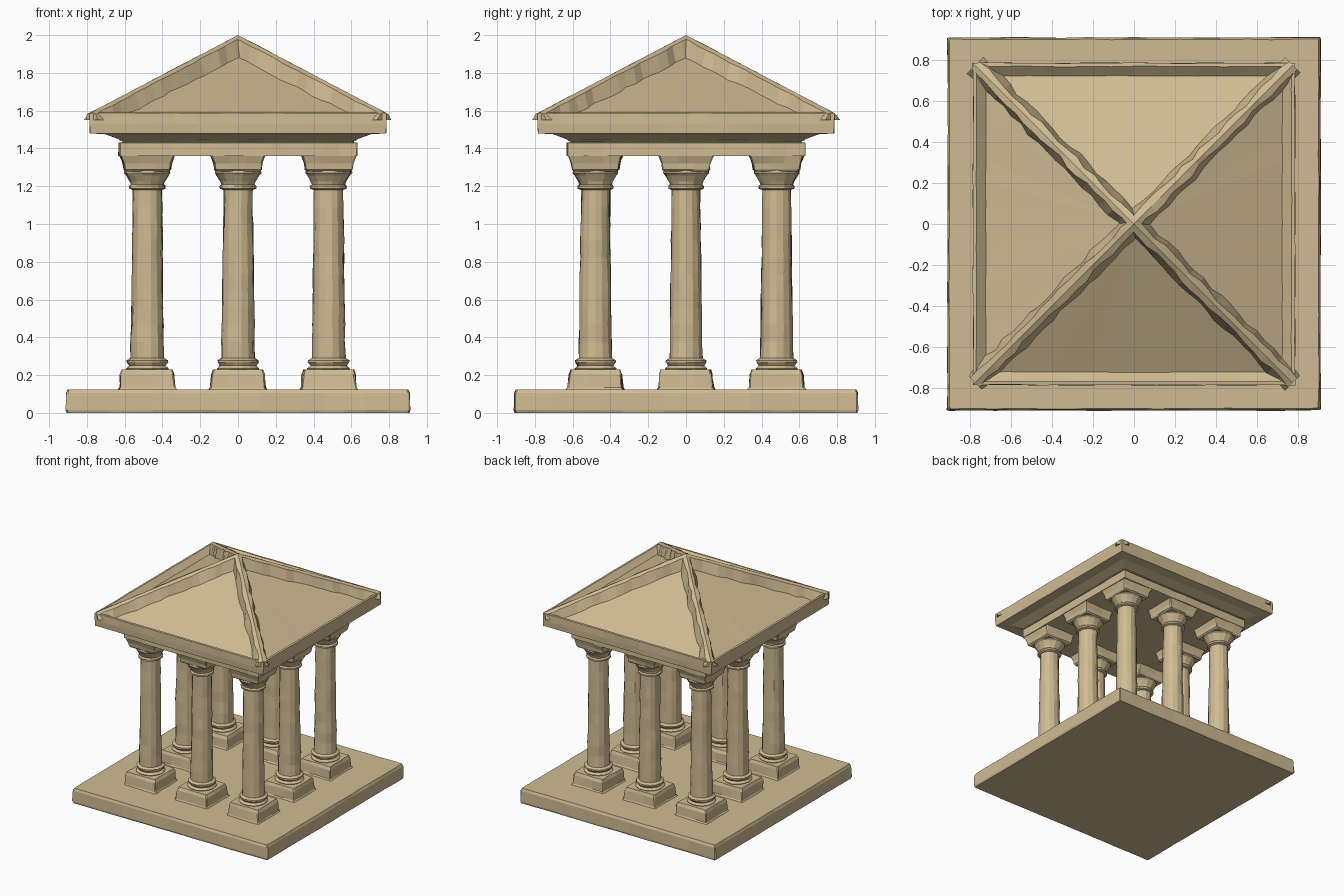
import bpy, bmesh, math, random
from mathutils import Vector, Matrix, noise

random.seed(4)
cube = bpy.data.objects.get("Cube")
if cube:
    bpy.data.objects.remove(cube, do_unlink=True)

stone = bpy.data.materials.new("sandstone")
stone.use_nodes = True
tan = (0.63, 0.50, 0.29, 1)
stone.diffuse_color = tan
stone.node_tree.nodes["Principled BSDF"].inputs["Base Color"].default_value = tan


def square(steps, chip=0.0):
    """Unit square outline with clipped corners."""
    pts = []
    for side in range(4):
        turn = Matrix.Rotation(side * math.pi / 2, 2)
        for i in range(steps + 1):
            y = (1 - chip) * (2 * i / steps - 1)
            pts.append(turn @ Vector((1, y)))
    return pts


def circle(sides):
    return [Vector((math.cos(a), math.sin(a)))
            for a in (2 * math.pi * i / sides for i in range(sides))]


def skin(bm, rings):
    """Join rings of points into a closed solid."""
    loops = [[bm.verts.new(p) for p in ring] for ring in rings]
    n = len(loops[0])
    for low, high in zip(loops, loops[1:]):
        for i in range(n):
            j = (i + 1) % n
            bm.faces.new((low[i], low[j], high[j], high[i]))
    bm.faces.new(loops[0][::-1])
    bm.faces.new(loops[-1])


def loft(bm, outline, profile, centre=(0, 0), wear=0.0):
    """Stack scaled outlines (size, height), worn sideways by noise."""
    rings = []
    for size, z in profile:
        ring = []
        for p in outline:
            co = Vector((p.x * size + centre[0], p.y * size + centre[1], z))
            dent = noise.noise(co * 9) + random.uniform(-0.5, 0.5)
            shift = p * wear * dent * min(1, size * 20)
            ring.append(co + shift.to_3d())
        rings.append(ring)
    skin(bm, rings)


def finish(bm, name):
    bmesh.ops.recalc_face_normals(bm, faces=bm.faces)
    mesh = bpy.data.meshes.new(name)
    bm.to_mesh(mesh)
    bm.free()
    mesh.materials.append(stone)
    obj = bpy.data.objects.new(name, mesh)
    bpy.context.scene.collection.objects.link(obj)


# Base slab
bm = bmesh.new()
loft(bm, square(16, 0.008), [(0.905, 0), (0.91, 0.015), (0.908, 0.105), (0.90, 0.125)], wear=0.004)
finish(bm, "base_slab")

# Columns around the edge, none in the middle
shaft = [(0.088 - 0.012 * i / 10, 0.29 + 0.089 * i) for i in range(11)]
column = ([(0.105, 0.22), (0.112, 0.235), (0.095, 0.25), (0.108, 0.268), (0.108, 0.278)] + shaft
          + [(0.095, 1.187), (0.096, 1.2), (0.086, 1.21), (0.092, 1.225),
             (0.112, 1.258), (0.122, 1.27), (0.118, 1.29)])
spots = [(x, y) for x in (-0.48, 0, 0.48) for y in (-0.48, 0, 0.48) if x or y]
for i, spot in enumerate(spots, 1):
    bm = bmesh.new()
    loft(bm, square(3, 0.05), [(0.155, 0.12), (0.145, 0.135), (0.14, 0.205), (0.13, 0.23)], spot, 0.006)
    loft(bm, circle(14), column, spot, 0.005)
    loft(bm, square(3, 0.05), [(0.112, 1.278), (0.123, 1.288), (0.128, 1.32), (0.145, 1.365)], spot, 0.006)
    finish(bm, f"column_{i}")

# Lintel block with a groove under its top moulding
bm = bmesh.new()
loft(bm, square(14, 0.01), [(0.63, 1.36), (0.63, 1.43), (0.61, 1.433), (0.61, 1.438),
                            (0.625, 1.442), (0.62, 1.46)], wear=0.005)
finish(bm, "lintel")

# Eaves and sunken roof panels
bm = bmesh.new()
loft(bm, square(14), [(0.62, 1.445), (0.70, 1.475), (0.783, 1.48), (0.786, 1.53), (0.785, 1.588),
                      (0.768, 1.59), (0.722, 1.55), (0.012, 1.91)], wear=0.003)
finish(bm, "roof")

# Raised hip ridges, meeting at the peak
bm = bmesh.new()
steps = 18
for corner in range(4):
    turn = Matrix.Rotation(math.radians(45 + 90 * corner), 4, "Z")
    rings = []
    for i in range(steps + 1):
        t = 0.775 * (1 - i / steps)
        top = 2.0 - 0.525 * t
        rough = [random.uniform(-0.009, 0.009) for _ in range(4)]
        if i == steps:
            rough = [0] * 4
        section = [(-0.052 + rough[0], max(1.55, top - 0.1)), (-0.028 + rough[1], top - 0.012),
                   (0, top), (0.028 + rough[2], top - 0.012),
                   (0.052 + rough[3], max(1.55, top - 0.1))]
        rings.append([turn @ Vector((t * math.sqrt(2), w, z)) for w, z in section])
    skin(bm, rings)
finish(bm, "hip_ridges")
